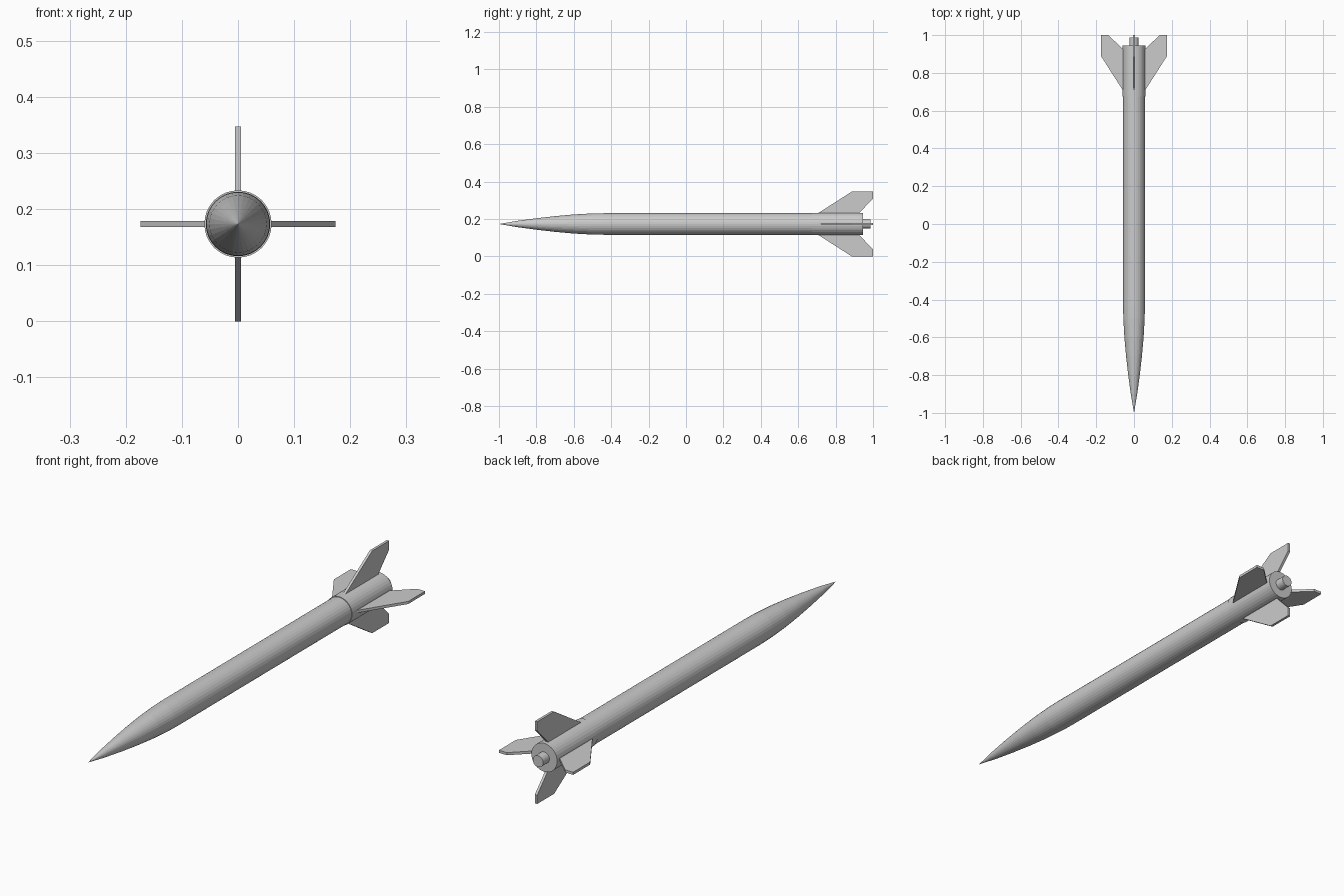
import bpy, bmesh
from math import cos, sin, pi

if "Cube" in bpy.data.objects:
    bpy.data.objects.remove(bpy.data.objects["Cube"])

AXIS_Z = 0.1735   # height of the rocket's centre line
SIDES = 32


def make_object(name, bm):
    bmesh.ops.recalc_face_normals(bm, faces=bm.faces)
    mesh = bpy.data.meshes.new(name)
    bm.to_mesh(mesh)
    bm.free()
    obj = bpy.data.objects.new(name, mesh)
    obj.location.z = AXIS_Z
    bpy.context.collection.objects.link(obj)
    return obj


def lathe(name, profile):
    """Turn (y, radius) points around the y axis; radius 0 makes a point."""
    bm = bmesh.new()
    rings = []
    for y, r in profile:
        if r == 0:
            rings.append([bm.verts.new((0, y, 0))] * SIDES)
        else:
            rings.append([bm.verts.new((r * cos(2 * pi * i / SIDES), y,
                                        r * sin(2 * pi * i / SIDES)))
                          for i in range(SIDES)])
    for a, b in zip(rings, rings[1:]):
        for i in range(SIDES):
            j = (i + 1) % SIDES
            bm.faces.new(dict.fromkeys((a[i], a[j], b[j], b[i])))
    for ring in (rings[0], rings[-1]):
        if ring[0] is not ring[1]:
            bm.faces.new(ring)
    return make_object(name, bm)


def fin(name, angle, thickness=0.011):
    """Swept plate with a clipped rear corner, turned about the y axis."""
    outline = [(0.70, 0.054), (0.887, 0.1735), (1.0, 0.1735),
               (1.0, 0.136), (0.922, 0.054)]
    bm = bmesh.new()
    face = bm.faces.new([bm.verts.new((-thickness / 2, y, r)) for y, r in outline])
    ext = bmesh.ops.extrude_face_region(bm, geom=[face])
    moved = [v for v in ext["geom"] if isinstance(v, bmesh.types.BMVert)]
    bmesh.ops.translate(bm, verts=moved, vec=(thickness, 0, 0))
    make_object(name, bm).rotation_euler.y = angle


# Pointed nose and long body tube
lathe("body", [(-1.0, 0), (-0.9, 0.017), (-0.8, 0.0305), (-0.7, 0.042),
               (-0.6, 0.051), (-0.5, 0.0565), (-0.44, 0.0575), (0.70, 0.0575)])

# Slightly wider tail sleeve carrying the fins
lathe("tail_sleeve", [(0.675, 0.06), (0.945, 0.06)])

# Exhaust nozzle
lathe("nozzle", [(0.93, 0.024), (0.987, 0.024)])

# Four fins
for k, side in enumerate(("top", "right", "bottom", "left")):
    fin(f"fin_{side}", k * pi / 2)
